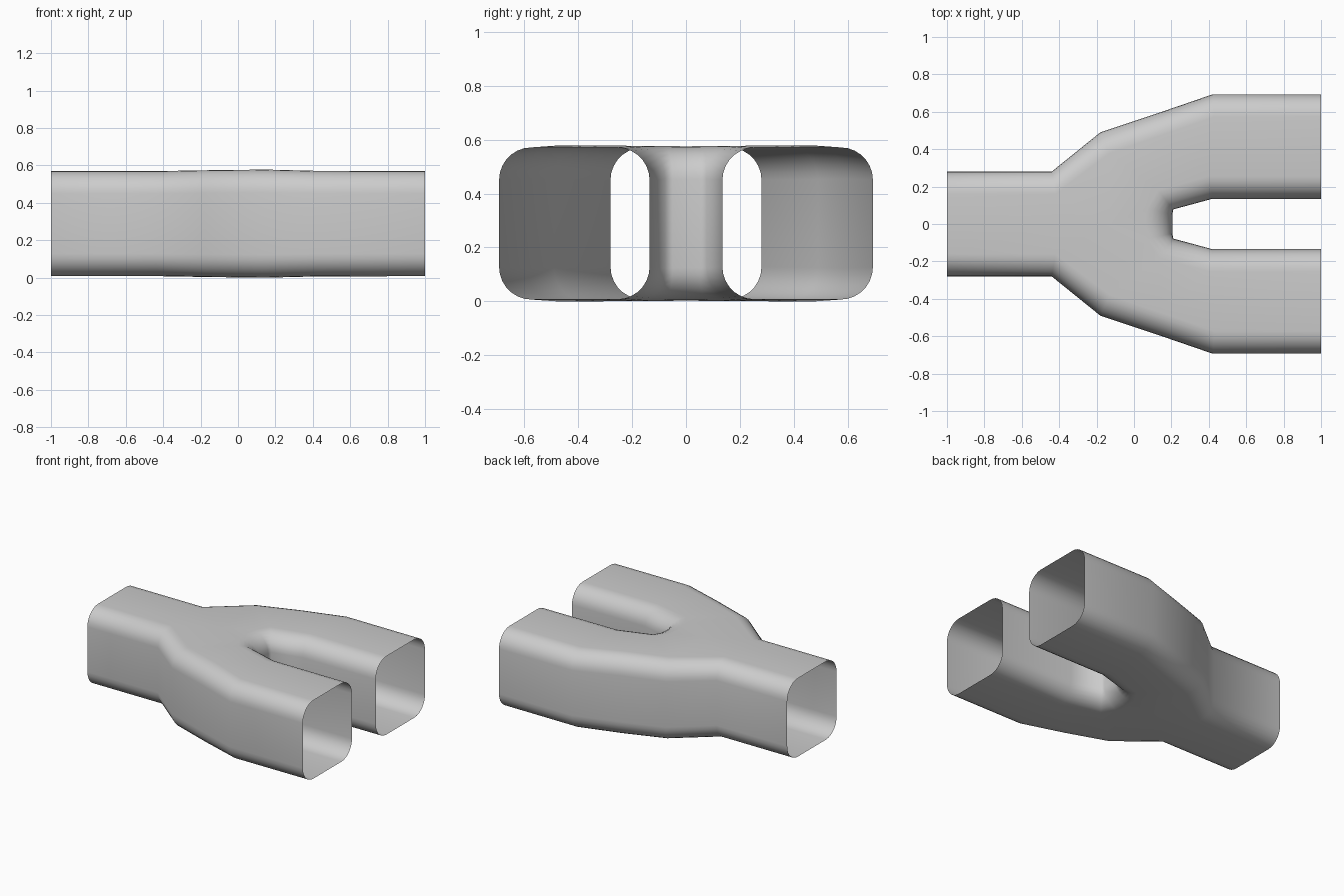
import bpy, bmesh, math

if "Cube" in bpy.data.objects:
    bpy.data.objects.remove(bpy.data.objects["Cube"])

LOW, HIGH, R, SEG = 0.008, 0.57, 0.12, 7

# half profile from top edge round to bottom edge: (inset fraction, z)
arc = [i * math.pi / 2 / SEG for i in range(SEG + 1)]
profile = [(1 - math.sin(a), HIGH - R + R * math.cos(a)) for a in arc]
profile += [(f, LOW + HIGH - z) for f, z in reversed(profile)]

bm = bmesh.new()


def bulge(z, b):
    """Push the top up and the bottom down slightly at the junction."""
    return z + b * (z - (LOW + HIGH) / 2) / ((HIGH - LOW) / 2)


def wall(path):
    """Sweep the profile along plan points (x, y, inset x, inset y, bulge)."""
    rows = []
    for x, y, ix, iy, b in path:
        rows.append([bm.verts.new((x + (ix - x) * f, y + (iy - y) * f, bulge(z, b)))
                     for f, z in profile])
    for a, c in zip(rows, rows[1:]):
        for i in range(len(profile) - 1):
            bm.faces.new((a[i], a[i + 1], c[i + 1], c[i]))
    return rows


# outer side wall of trunk and branch
outer = wall([(-1, .28, -1, .16, 0), (-.44, .28, -.42, .16, 0),
              (-.18, .49, -.13, .38, .005), (.12, .59, .15, .475, .008),
              (.42, .693, .43, .573, .001), (1, .693, 1, .573, 0)])

# inner wall running round the crotch and along the branch
inner = wall([(.205, 0, .06, 0, .005), (.205, .05, .07, .08, .006),
              (.21, .078, .13, .18, .007), (.42, .135, .40, .255, .001),
              (1, .135, 1, .255, 0)])

# flat top and bottom
for k, z in ((0, HIGH), (-1, LOW)):
    mid = [bm.verts.new((x, 0, bulge(z, b)))
           for x, b in ((-1, 0), (-.42, 0), (-.13, .005))]
    o = [r[k] for r in outer]
    n = [r[k] for r in inner]
    for f in ((o[0], o[1], mid[1], mid[0]), (o[1], o[2], mid[2], mid[1]),
              (o[2], o[3], n[2], n[1]), (mid[2], o[2], n[1], n[0]),
              (o[3], o[4], n[3], n[2]), (o[4], o[5], n[4], n[3])):
        bm.faces.new(f)

# mirror across y = 0 and join the seam
copy = bmesh.ops.duplicate(bm, geom=bm.verts[:] + bm.edges[:] + bm.faces[:])["geom"]
for v in copy:
    if isinstance(v, bmesh.types.BMVert):
        v.co.y *= -1
bmesh.ops.remove_doubles(bm, verts=bm.verts[:], dist=0.0005)
bmesh.ops.recalc_face_normals(bm, faces=bm.faces[:])
for f in bm.faces:
    f.smooth = True

mesh = bpy.data.meshes.new("forked_duct")
bm.to_mesh(mesh)
bm.free()
duct = bpy.data.objects.new("forked_duct", mesh)
bpy.context.collection.objects.link(duct)
